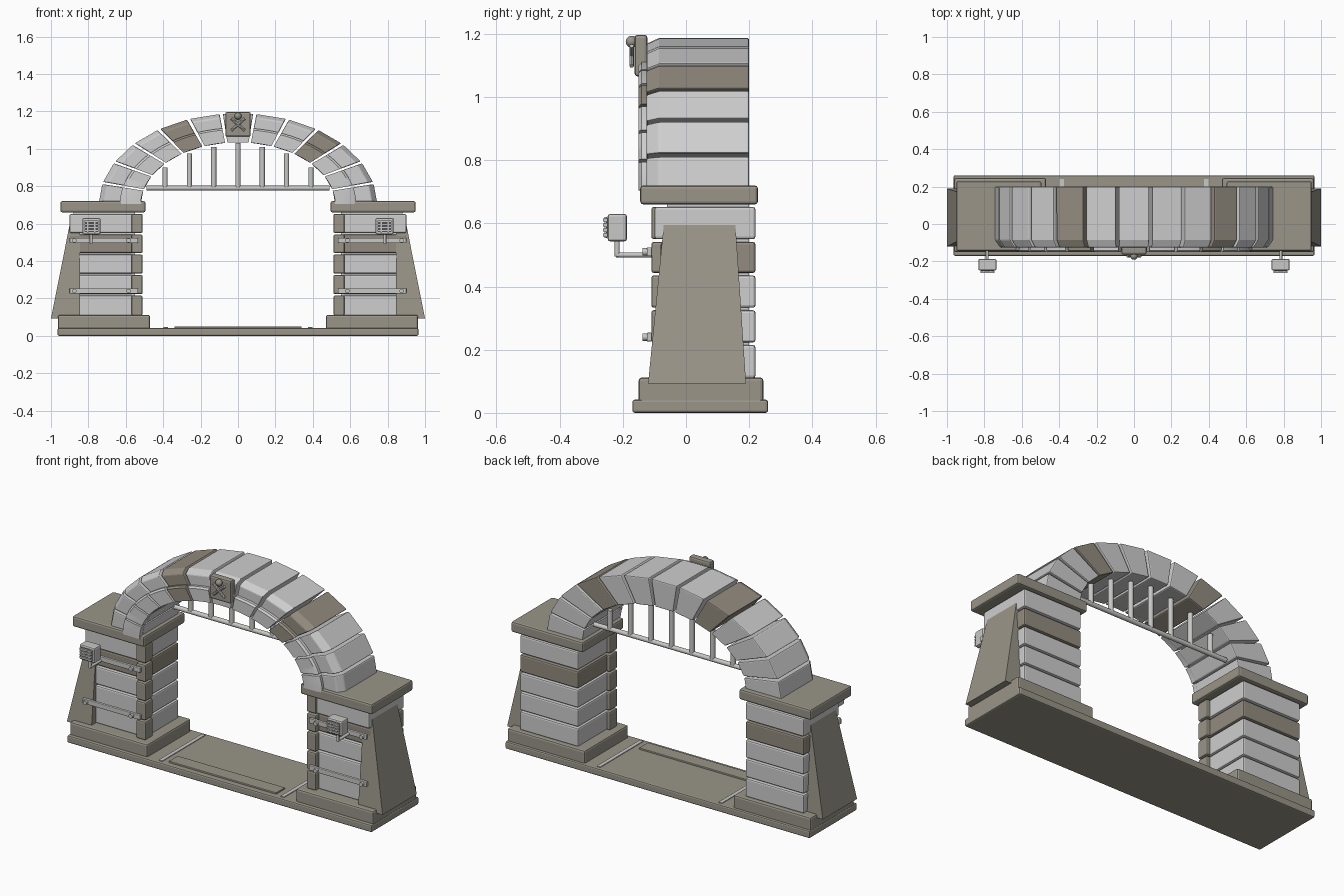
import bpy, bmesh, math
from mathutils import Vector

if "Cube" in bpy.data.objects:
    bpy.data.objects.remove(bpy.data.objects["Cube"])


def material(name, rgb):
    m = bpy.data.materials.new(name)
    m.diffuse_color = (*rgb, 1)
    m.use_nodes = True
    m.node_tree.nodes["Principled BSDF"].inputs["Base Color"].default_value = m.diffuse_color
    return m


LIGHT = material("light_stone", (0.62, 0.62, 0.62))
TAN = material("tan_stone", (0.32, 0.30, 0.25))
DARK = material("brown_stone", (0.29, 0.26, 0.215))
METAL = material("pale_metal", (0.58, 0.58, 0.57))
IRON = material("dark_metal", (0.12, 0.12, 0.12))


def finish(name, bm, mat, bevel=0.0, smooth=False):
    bmesh.ops.recalc_face_normals(bm, faces=bm.faces)
    me = bpy.data.meshes.new(name)
    bm.to_mesh(me)
    bm.free()
    me.materials.append(mat)
    ob = bpy.data.objects.new(name, me)
    bpy.context.collection.objects.link(ob)
    if bevel:
        mod = ob.modifiers.new("bevel", 'BEVEL')
        mod.width, mod.segments, mod.limit_method = bevel, 2, 'ANGLE'
    if smooth:
        bpy.context.view_layer.objects.active = ob
        ob.select_set(True)
        bpy.ops.object.shade_smooth_by_angle(angle=math.radians(35))
        ob.select_set(False)
    return ob


def box(name, xs, ys, zs, mat, bevel=0.0):
    bm = bmesh.new()
    bmesh.ops.create_cube(bm, size=1)
    for v in bm.verts:
        v.co = [(r[0] + r[1]) / 2 + c * (r[1] - r[0]) for c, r in zip(v.co, (xs, ys, zs))]
    return finish(name, bm, mat, bevel)


def side_box(name, s, xs, ys, zs, mat, bevel=0.0):
    return box(name, sorted(s * x for x in xs), ys, zs, mat, bevel)


def rod(name, a, b, r, mat, sides=12):
    a, b = Vector(a), Vector(b)
    bm = bmesh.new()
    bmesh.ops.create_cone(bm, cap_ends=True, segments=sides, radius1=r, radius2=r, depth=(b - a).length)
    rot = Vector((0, 0, 1)).rotation_difference(b - a).to_matrix()
    for v in bm.verts:
        v.co = rot @ v.co + (a + b) / 2
    return finish(name, bm, mat, smooth=True)


def arch_block(name, t0, t1, profile, steps, mat, bevel, smooth):
    """Sweep a (blend, y) profile along the arch; blend 0 is the inner curve, 1 the outer."""
    bm = bmesh.new()
    rings = []
    for i in range(steps + 1):
        t = t0 + (t1 - t0) * i / steps
        ring = []
        for k, y in profile:
            a, b = 0.52 + 0.225 * k, 0.335 + 0.155 * k
            ring.append(bm.verts.new((a * math.sin(t), y, 0.70 + b * math.cos(t))))
        rings.append(ring)
    n = len(profile)
    for r0, r1 in zip(rings, rings[1:]):
        for j in range(n):
            bm.faces.new((r0[j], r0[(j + 1) % n], r1[(j + 1) % n], r1[j]))
    bm.faces.new(rings[0])
    bm.faces.new(rings[-1][::-1])
    return finish(name, bm, mat, bevel, smooth)


# Floor slab with raised step plate
box("floor_slab", (-0.965, 0.965), (-0.17, 0.26), (0, 0.042), TAN, 0.008)
box("step_plate", (-0.34, 0.34), (-0.14, -0.06), (0.035, 0.051), TAN, 0.003)

# Arch stones with a curved front band
step = math.pi / 13
stone_profile = [(0, 0.20), (1, 0.20), (1, -0.085), (0.88, -0.125), (0, -0.125)]
band_profile = [(0, -0.12), (0.5, -0.12), (0.5, -0.141), (0.44, -0.15), (0, -0.15)]
for i in range(-6, 7):
    t0, t1 = (i - 0.5) * step + 0.012, (i + 0.5) * step - 0.012
    mat = DARK if i in (-2, 3) else LIGHT
    arch_block(f"arch_stone_{i + 6}", t0, t1, stone_profile, 1, mat, 0.006, False)
    arch_block(f"arch_front_band_{i + 6}", t0, t1, band_profile, 4, mat, 0, True)

# Keystone plaque with crossed bars and a knob
box("keystone_plaque", (-0.068, 0.068), (-0.163, -0.122), (1.065, 1.197), TAN, 0.01)
for s in (-1, 1):
    rod("plaque_cross_bar", (-0.036 * s, -0.172, 1.098), (0.036 * s, -0.172, 1.162), 0.007, METAL, 8)
bm = bmesh.new()
bmesh.ops.create_uvsphere(bm, u_segments=12, v_segments=8, radius=0.019)
bmesh.ops.translate(bm, verts=bm.verts, vec=(0, -0.172, 1.175))
finish("plaque_knob", bm, TAN, smooth=True)

# Hanging grille
rod("grille_rail", (-0.49, 0.13, 0.79), (0.49, 0.13, 0.79), 0.013, METAL)
for i, top in enumerate((1.03, 1.01, 0.975, 0.90)):
    for s in ((-1, 1) if i else (1,)):
        rod("grille_bar", (s * i * 0.13, 0.13, 0.79), (s * i * 0.13, 0.13, top), 0.014, METAL)

courses = [(0.11, 0.215), (0.223, 0.325), (0.333, 0.435), (0.443, 0.541), (0.55, 0.652)]
for s in (-1, 1):
    # Floor strip, plinth and cap
    side_box("floor_strip", s, (0.375, 0.397), (-0.15, 0.24), (0.035, 0.046), METAL)
    side_box("plinth", s, (0.47, 0.962), (-0.15, 0.245), (0.03, 0.112), TAN, 0.01)
    side_box("pillar_cap", s, (0.495, 0.95), (-0.145, 0.228), (0.66, 0.72), TAN, 0.01)
    side_box("pillar_core", s, (0.55, 0.88), (-0.06, 0.20), (0.10, 0.67), LIGHT)

    # Pillar courses and corner stones
    for i, zs in enumerate(courses):
        front = -0.10 if i == 4 else -0.08
        side_box("pillar_course", s, (0.53, 0.90), (front, 0.22), zs, DARK if i == 3 else LIGHT, 0.008)
        side_box("corner_stone", s, (0.51, 0.57), (-0.11, -0.04), zs, TAN, 0.008)

    # Sloping outer buttress
    bm = bmesh.new()
    low = [(0.845, -0.12), (1.0, -0.12), (1.0, 0.19), (0.845, 0.19)]
    high = [(0.845, -0.068), (0.895, -0.068), (0.895, 0.155), (0.845, 0.155)]
    lo = [bm.verts.new((s * x, y, 0.093)) for x, y in low]
    hi = [bm.verts.new((s * x, y, 0.62)) for x, y in high]
    for j in range(4):
        k = (j + 1) % 4
        bm.faces.new((lo[j], lo[k], hi[k], hi[j]))
    bm.faces.new(lo)
    bm.faces.new(hi)
    finish("buttress", bm, TAN)

    # Metal straps with bolts
    for z in (0.24, 0.51):
        side_box("strap", s, (0.535, 0.90), (-0.124, -0.108), (z - 0.014, z + 0.014), METAL, 0.003)
        for x in (0.585, 0.875):
            rod("strap_bolt", (s * x, -0.115, z), (s * x, -0.138, z), 0.012, METAL)

    # Lantern on a bent arm
    rod("lantern_arm", (s * 0.785, -0.11, 0.50), (s * 0.785, -0.222, 0.50), 0.008, METAL)
    rod("lantern_riser", (s * 0.785, -0.218, 0.495), (s * 0.785, -0.218, 0.55), 0.008, METAL)
    side_box("lantern_box", s, (0.735, 0.832), (-0.248, -0.187), (0.543, 0.63), METAL, 0.008)
    side_box("lantern_face", s, (0.748, 0.819), (-0.253, -0.246), (0.556, 0.617), IRON)
    for i in range(4):
        z = 0.563 + i * 0.016
        side_box("lantern_slat", s, (0.745, 0.822), (-0.262, -0.25), (z - 0.005, z + 0.005), METAL)
    for x in (0.765, 0.802):
        side_box("lantern_upright", s, (x - 0.004, x + 0.004), (-0.258, -0.25), (0.553, 0.62), METAL)
